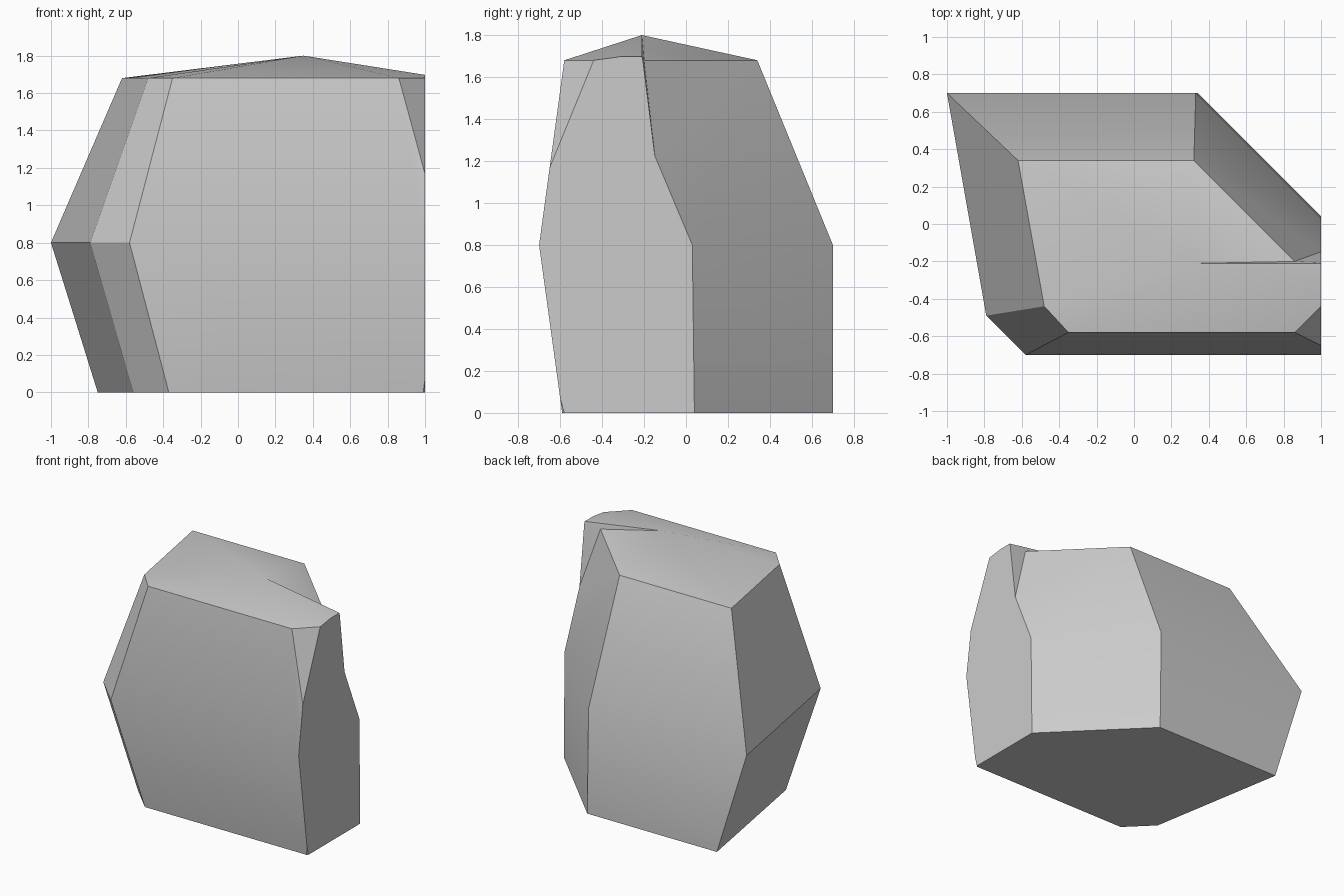
import bpy
import bmesh
import math

cube = bpy.data.objects.get("Cube")
if cube:
    bpy.data.objects.remove(cube, do_unlink=True)

# Stone colour
stone = bpy.data.materials.new("stone grey")
stone.use_nodes = True
GREY = (0.6, 0.6, 0.6, 1)
stone.diffuse_color = GREY
stone.node_tree.nodes["Principled BSDF"].inputs["Base Color"].default_value = GREY

# Outlines of the boulder at the foot, the belly and the shoulder
foot = [(-.75, .7), (.34, .7), (1.13, -.09), (1.25, -.09),
        (1.25, -.33), (.99, -.59), (-.37, -.59), (-.56, -.4)]
belly = [(-1, .7), (.33, .7), (1.13, -.1), (1.35, -.1),
         (1.35, -.45), (1.1, -.7), (-.58, -.7), (-.79, -.49)]
shoulder = [(-.62, .34), (.32, .34), (.86, -.2), (1.11, -.21),
            (1.11, -.33), (.86, -.58), (-.35, -.58), (-.48, -.44)]

bm = bmesh.new()
rings = [[bm.verts.new((x, y, z)) for x, y in outline]
         for outline, z in ((foot, 0), (belly, .8), (shoulder, 1.68))]
count = len(foot)

# Sides between the outlines, flat foot and a peaked top
for low, high in zip(rings, rings[1:]):
    for i in range(count):
        j = (i + 1) % count
        bm.faces.new((low[i], high[i], high[j], low[j]))
bm.faces.new(rings[0])
peak = bm.verts.new((.35, -.21, 1.8))
for i in range(count):
    bm.faces.new((rings[-1][i], peak, rings[-1][(i + 1) % count]))

# Slice the right-hand end off flat and close it
cut = bmesh.ops.bisect_plane(bm, geom=bm.verts[:] + bm.edges[:] + bm.faces[:],
                             plane_co=(1, 0, 0), plane_no=(1, 0, 0), clear_outer=True)
rim = [e for e in cut["geom_cut"] if isinstance(e, bmesh.types.BMEdge)]
bmesh.ops.contextual_create(bm, geom=rim)
bmesh.ops.recalc_face_normals(bm, faces=bm.faces[:])

mesh = bpy.data.meshes.new("boulder")
bm.to_mesh(mesh)
bm.free()
mesh.materials.append(stone)
boulder = bpy.data.objects.new("boulder", mesh)
bpy.context.collection.objects.link(boulder)

# Soft shallow folds, sharp edges
bpy.ops.object.select_all(action="DESELECT")
boulder.select_set(True)
bpy.context.view_layer.objects.active = boulder
bpy.ops.object.shade_smooth_by_angle(angle=math.radians(30))
